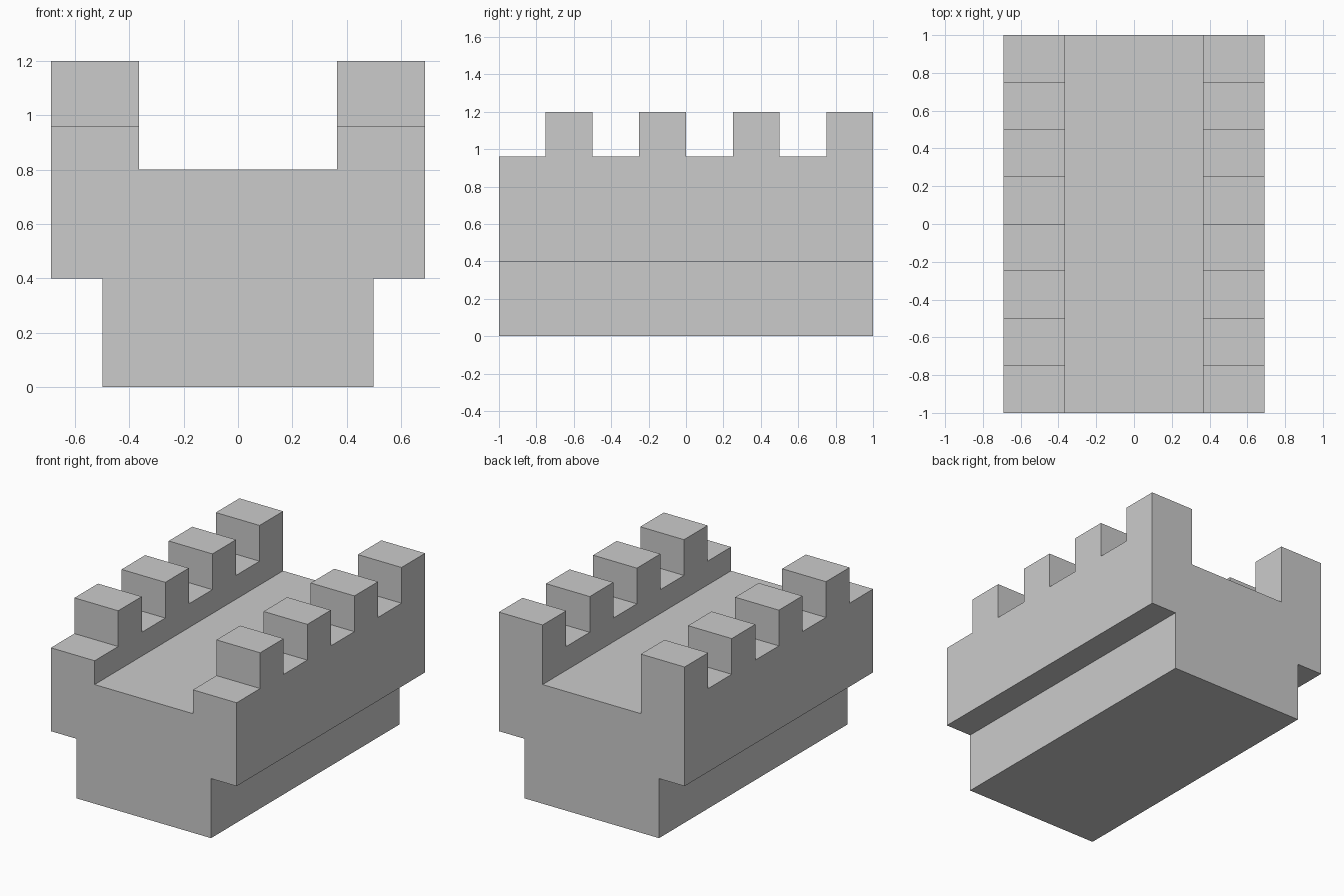
import bpy, bmesh, math

if "Cube" in bpy.data.objects:
    bpy.data.objects.remove(bpy.data.objects["Cube"])

BASE_X, OUTER_X, INNER_X = 0.50, 0.69, 0.365
LEDGE_Z, FLOOR_Z, WALL_Z, MERLON_Z = 0.40, 0.80, 0.96, 1.20
BANDS = 8  # alternating gaps and merlons along the length

# Cross-section: right half from the bottom up, then mirrored
half = [(BASE_X, 0), (BASE_X, LEDGE_Z), (OUTER_X, LEDGE_Z),
        (OUTER_X, WALL_Z), (INNER_X, WALL_Z), (INNER_X, FLOOR_Z)]
profile = half + [(-x, z) for x, z in reversed(half)]

bm = bmesh.new()

# Wall body: the profile swept along y in equal bands
rings = [[bm.verts.new((x, -1 + 2 * i / BANDS, z)) for x, z in profile]
         for i in range(BANDS + 1)]
n = len(profile)
merlon_tops = []
for i in range(BANDS):
    a, b = rings[i], rings[i + 1]
    for j in range(n):
        k = (j + 1) % n
        face = bm.faces.new((a[j], a[k], b[k], b[j]))
        on_parapet = profile[j][1] == WALL_Z and profile[k][1] == WALL_Z
        if on_parapet and i % 2 == 1:
            merlon_tops.append(face)
bm.faces.new(rings[0])
bm.faces.new(rings[-1])
bm.normal_update()

# Merlons: raise every second parapet band
raised = bmesh.ops.extrude_discrete_faces(bm, faces=merlon_tops)["faces"]
for v in {v for f in raised for v in f.verts}:
    v.co.z = MERLON_Z

# Merge flat neighbours into clean faces
bmesh.ops.remove_doubles(bm, verts=bm.verts[:], dist=0.0001)
bmesh.ops.dissolve_limit(bm, angle_limit=math.radians(1),
                         verts=bm.verts[:], edges=bm.edges[:])
bmesh.ops.recalc_face_normals(bm, faces=bm.faces[:])

mesh = bpy.data.meshes.new("battlement_wall")
bm.to_mesh(mesh)
bm.free()
bpy.context.collection.objects.link(bpy.data.objects.new("battlement_wall", mesh))
